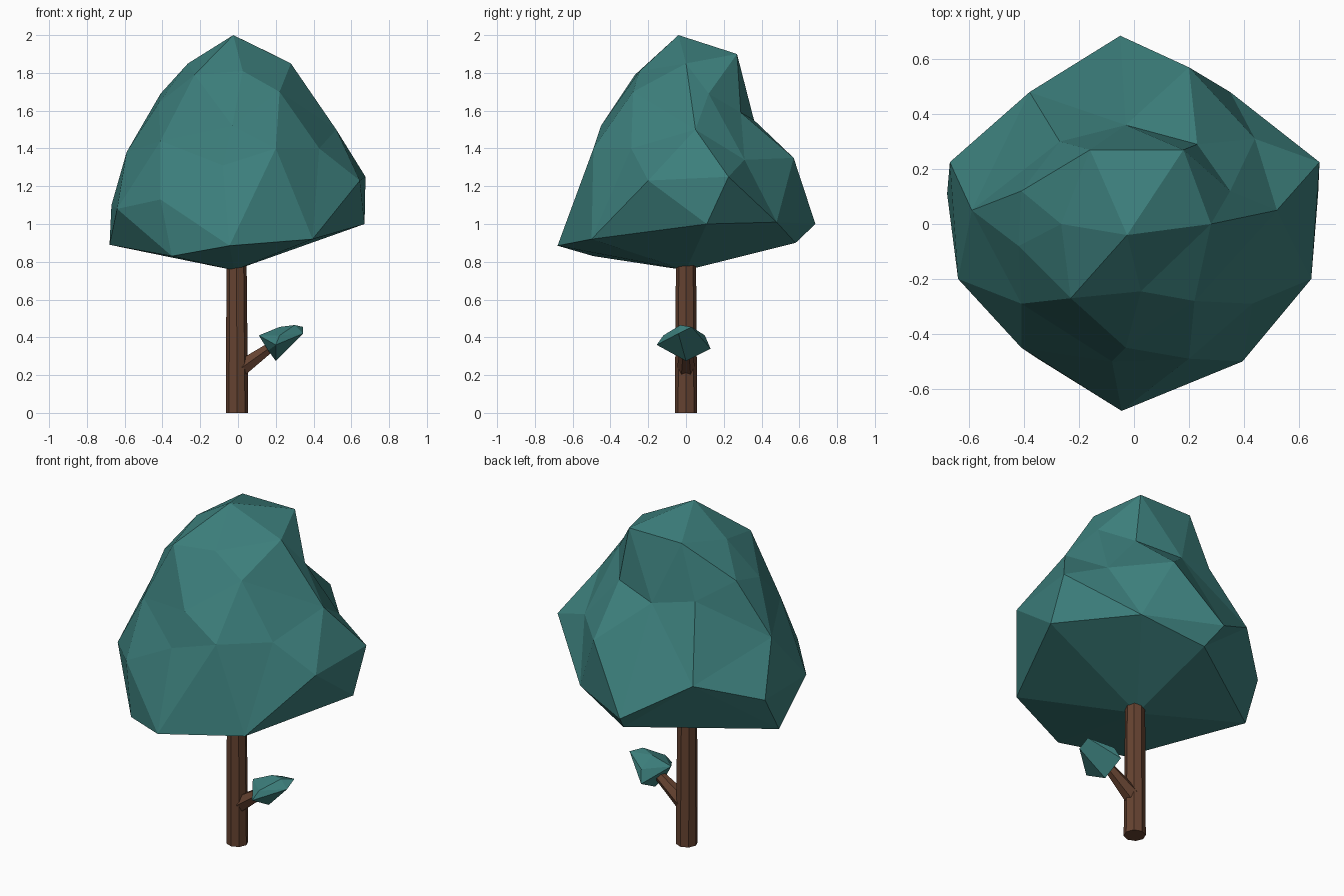
import bpy, bmesh
from mathutils import Vector


def material(name, color):
    m = bpy.data.materials.new(name)
    m.diffuse_color = (*color, 1)
    return m


LEAF = material("leaf_teal", (0.045, 0.21, 0.2))
BARK = material("bark_brown", (0.13, 0.055, 0.03))


def finish(bm, name, mat):
    bmesh.ops.recalc_face_normals(bm, faces=bm.faces)
    me = bpy.data.meshes.new(name)
    bm.to_mesh(me)
    bm.free()
    me.materials.append(mat)
    ob = bpy.data.objects.new(name, me)
    bpy.context.collection.objects.link(ob)


def faceted_blob(name, points, centre):
    """Triangulate corner points as seen from a centre, so dents are kept."""
    bm = bmesh.new()
    c = Vector(centre)
    where = {}
    for p in points:
        v = bm.verts.new((Vector(p) - c).normalized())
        where[v] = Vector(p)
    bmesh.ops.convex_hull(bm, input=list(bm.verts))
    bmesh.ops.triangulate(bm, faces=bm.faces)
    for v in bm.verts:
        v.co = where[v]
    finish(bm, name, LEAF)


def limb(name, a, b, r1, r2, sides):
    a, b = Vector(a), Vector(b)
    bm = bmesh.new()
    bmesh.ops.create_cone(bm, cap_ends=True, segments=sides, radius1=r1,
                          radius2=r2, depth=(b - a).length)
    turn = Vector((0, 0, 1)).rotation_difference(b - a)
    for v in bm.verts:
        v.co = turn @ v.co + (a + b) / 2
    finish(bm, name, BARK)


# Trunk and side branch
limb("trunk", (-0.005, 0, 0), (-0.008, 0, 0.85), 0.059, 0.053, 8)
limb("branch", (0, 0, 0.225), (0.21, 0, 0.375), 0.05, 0.025, 6)

# Crown corners, from the underside up to the tip
crown = [
    (-0.02, 0, 0.755), (-0.35, -0.49, 0.83), (-0.045, -0.68, 0.885),
    (0.395, -0.5, 0.92), (0.67, 0.11, 1.0), (0.35, 0.48, 1.01),
    (0, 0.58, 0.9), (-0.05, 0.685, 1.0), (-0.68, 0.11, 0.89),
    (-0.64, -0.2, 1.08), (-0.67, 0.225, 1.1), (-0.38, 0.48, 1.2),
    (-0.41, -0.45, 1.13), (0.645, -0.2, 1.23), (0.675, 0.225, 1.25),
    (-0.08, -0.5, 1.31), (0.2, -0.49, 1.4), (0.43, -0.29, 1.4),
    (0.2, 0.57, 1.35), (0.44, 0.31, 1.34), (-0.59, 0.05, 1.38),
    (-0.41, -0.29, 1.44), (0.52, 0.05, 1.5), (-0.03, -0.45, 1.52),
    (-0.03, 0.36, 1.55), (0.23, 0.29, 1.59), (-0.27, 0.3, 1.6),
    (-0.42, -0.08, 1.64), (-0.41, 0.12, 1.69), (0.35, 0.12, 1.69),
    (0.22, -0.28, 1.7), (-0.23, -0.27, 1.79), (0.025, -0.245, 1.81),
    (-0.265, 0, 1.85), (0.28, 0, 1.85), (-0.16, 0.27, 1.9),
    (0.18, 0.27, 1.9), (-0.025, -0.04, 2.0),
]
faceted_blob("crown", crown, (0, 0, 1.3))

# Small leaf clump on the branch
clump = [
    (0.11, -0.02, 0.41), (0.2, -0.155, 0.36), (0.2, 0.13, 0.34),
    (0.2, 0, 0.275), (0.3, -0.03, 0.465), (0.345, 0.03, 0.455),
    (0.345, -0.04, 0.42), (0.22, -0.12, 0.41), (0.22, 0.1, 0.41),
    (0.16, -0.04, 0.33), (0.22, 0, 0.455),
]
faceted_blob("leaf_clump", clump, (0.23, 0, 0.385))
